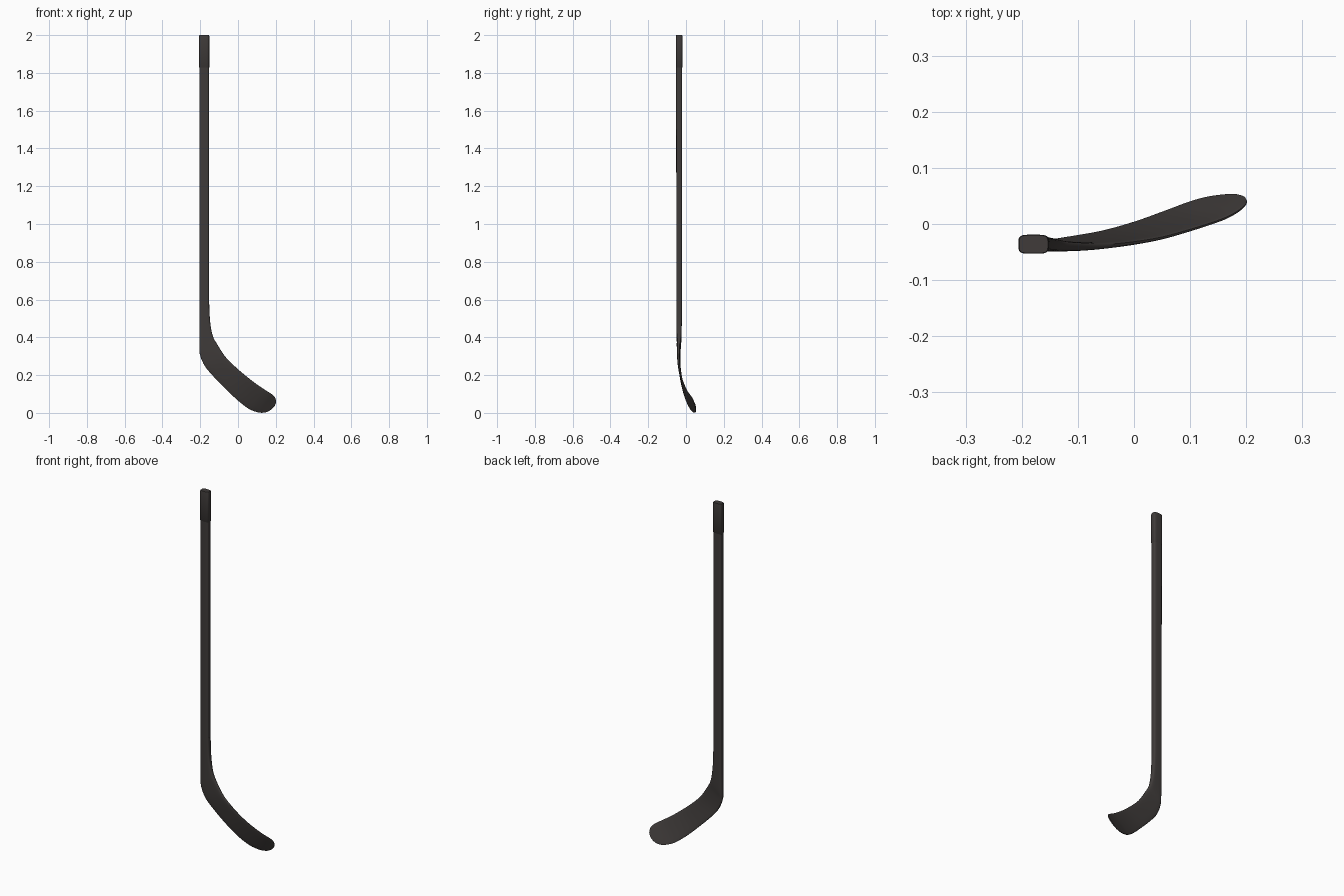
import bpy, bmesh, math
from mathutils import Vector

if "Cube" in bpy.data.objects:
    bpy.data.objects.remove(bpy.data.objects["Cube"])

mat = bpy.data.materials.new("charcoal")
mat.diffuse_color = (0.05, 0.044, 0.042, 1)
mat.use_nodes = True
mat.node_tree.nodes["Principled BSDF"].inputs["Base Color"].default_value = mat.diffuse_color
SIDES = 28


def catmull(a, b, c, d, t):
    return [0.5 * (2 * q + (r - p) * t + (2 * p - 5 * q + 4 * r - s) * t * t
                   + (3 * q - p - 3 * r + s) * t ** 3) for p, q, r, s in zip(a, b, c, d)]


def smooth_rows(rows, steps):
    out = []
    for i in range(len(rows) - 1):
        a, d = rows[max(i - 1, 0)], rows[min(i + 2, len(rows) - 1)]
        out += [catmull(a, rows[i], rows[i + 1], d, k / steps) for k in range(steps)]
    return out + [list(rows[-1])]


def loft(name, rows):
    """Each row: edge A xyz, edge B xyz, thickness. Rounded-box section spans A to B."""
    bm = bmesh.new()
    mids = [(Vector(r[:3]) + Vector(r[3:6])) / 2 for r in rows]
    rings = []
    for i, r in enumerate(rows):
        half = (Vector(r[3:6]) - Vector(r[:3])) / 2
        tangent = mids[min(i + 1, len(rows) - 1)] - mids[max(i - 1, 0)]
        normal = half.cross(tangent).normalized() * r[6] / 2
        ring = []
        for k in range(SIDES):
            ang = 2 * math.pi * (k + 0.5) / SIDES
            c, s = math.cos(ang), math.sin(ang)
            u = math.copysign(abs(c) ** 0.45, c)
            v = math.copysign(abs(s) ** 0.45, s)
            ring.append(bm.verts.new(mids[i] + half * u + normal * v))
        rings.append(ring)
    for p, q in zip(rings, rings[1:]):
        for k in range(SIDES):
            j = (k + 1) % SIDES
            bm.faces.new((p[k], p[j], q[j], q[k]))
    bm.faces.new(rings[0][::-1])
    bm.faces.new(rings[-1])
    bmesh.ops.recalc_face_normals(bm, faces=bm.faces[:])
    me = bpy.data.meshes.new(name)
    bm.to_mesh(me)
    bm.free()
    me.shade_smooth()
    me.set_sharp_from_angle(angle=math.radians(40))
    me.materials.append(mat)
    ob = bpy.data.objects.new(name, me)
    bpy.context.collection.objects.link(ob)


def straight(z, half_x, thick):
    return (-0.179 - half_x, -0.036, z, -0.179 + half_x, -0.036, z, thick)


# grip with slightly rounded butt end
loft("grip", [straight(2.0, 0.0255, 0.032), straight(1.995, 0.027, 0.034),
              straight(1.83, 0.027, 0.034), straight(1.828, 0.0255, 0.0315)])

# shaft
loft("shaft", [straight(1.84, 0.0257, 0.032), straight(1.0, 0.0257, 0.031),
               straight(0.58, 0.0257, 0.030)])

# hosel flowing into the curved, open-faced blade
blade = [
    (-.205, -.036, .60, -.153, -.036, .60, .030),
    (-.205, -.036, .48, -.148, -.036, .49, .028),
    (-.205, -.037, .36, -.134, -.037, .41, .024),
    (-.202, -.038, .31, -.108, -.040, .36, .019),
    (-.177, -.036, .25, -.065, -.040, .295, .015),
    (-.130, -.028, .193, -.010, -.035, .24, .012),
    (-.060, -.015, .122, .045, -.026, .193, .010),
    (.000, .002, .065, .090, -.014, .158, .009),
    (.055, .022, .023, .135, .000, .127, .008),
    (.095, .037, .006, .165, .011, .108, .008),
    (.125, .046, .001, .185, .022, .094, .007),
    (.155, .051, .006, .197, .032, .080, .006),
    (.180, .052, .022, .201, .040, .062, .006),
    (.193, .049, .037, .199, .046, .050, .005),
]
loft("blade", smooth_rows(blade, 5))
